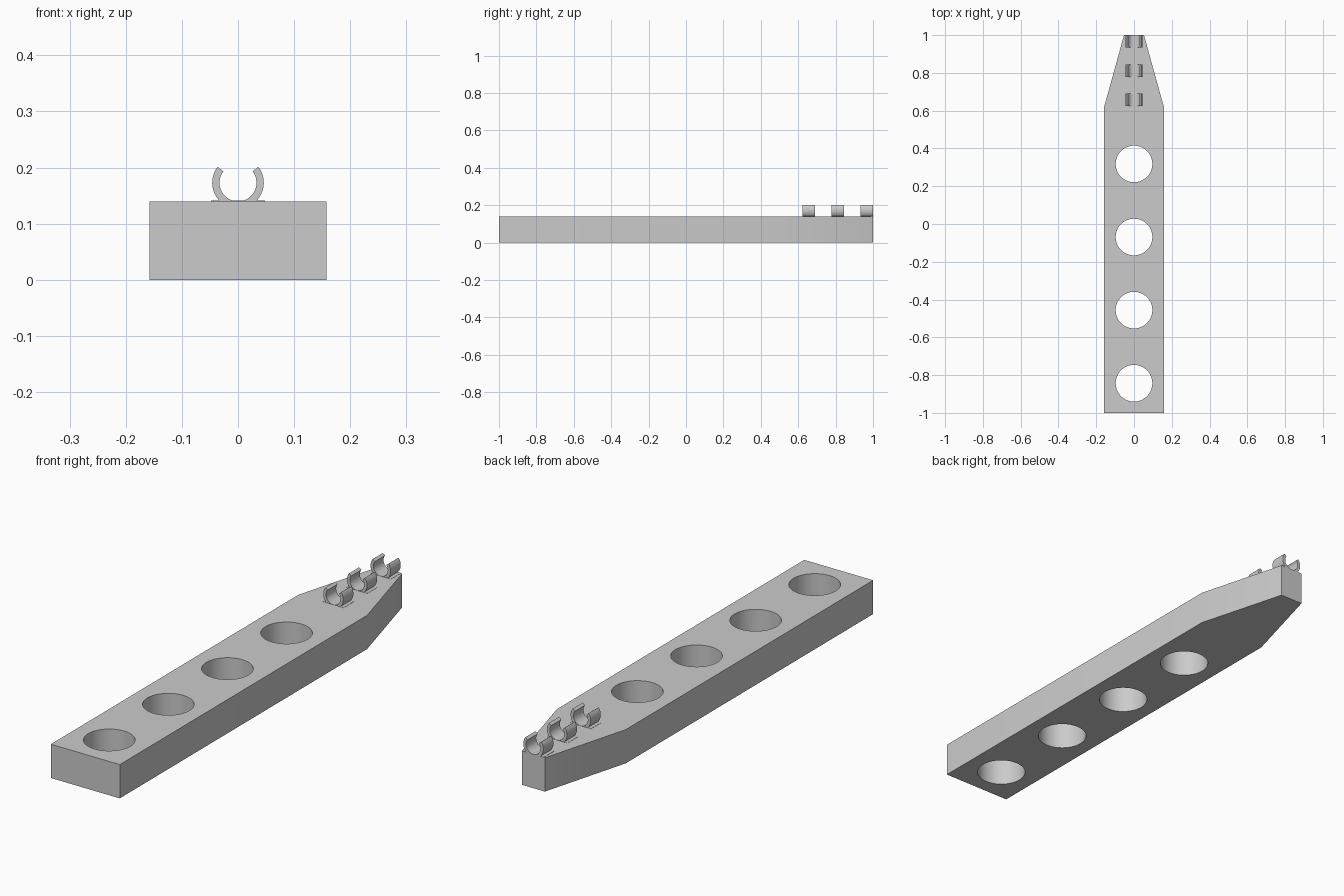
import bpy, bmesh, math

cube = bpy.data.objects.get("Cube")
if cube:
    bpy.data.objects.remove(cube, do_unlink=True)

TOP = 0.14
grey = bpy.data.materials.new("light grey")
grey.use_nodes = True
grey.diffuse_color = (0.6, 0.6, 0.6, 1)
grey.node_tree.nodes["Principled BSDF"].inputs["Base Color"].default_value = (0.6, 0.6, 0.6, 1)


def extrude_profile(name, points, offset):
    """Make a solid by extruding a closed 3D outline along an offset."""
    bm = bmesh.new()
    face = bm.faces.new([bm.verts.new(p) for p in points])
    result = bmesh.ops.extrude_face_region(bm, geom=[face], use_keep_orig=True)
    moved = [g for g in result["geom"] if isinstance(g, bmesh.types.BMVert)]
    bmesh.ops.translate(bm, verts=moved, vec=offset)
    bmesh.ops.recalc_face_normals(bm, faces=bm.faces)
    mesh = bpy.data.meshes.new(name)
    bm.to_mesh(mesh)
    bm.free()
    obj = bpy.data.objects.new(name, mesh)
    bpy.context.collection.objects.link(obj)
    mesh.materials.append(grey)
    return obj


def smooth(obj):
    bpy.ops.object.select_all(action="DESELECT")
    obj.select_set(True)
    bpy.context.view_layer.objects.active = obj
    bpy.ops.object.shade_smooth_by_angle(angle=math.radians(30))


# Bar with a tapered back end
half = [(0.158, -1), (0.158, 0.62), (0.053, 1)]
outline = half + [(-x, y) for x, y in reversed(half)]
bar = extrude_profile("bar", [(x, y, 0) for x, y in outline], (0, 0, TOP))

# Round holes through the bar
for i in range(4):
    bpy.ops.mesh.primitive_cylinder_add(vertices=64, radius=0.097, depth=0.5,
                                        location=(0, -0.843 + i * 0.387, TOP / 2))
    cutter = bpy.context.object
    cutter.name = f"hole_cutter_{i + 1}"
    cutter.data.materials.append(grey)
    mod = bar.modifiers.new("hole", "BOOLEAN")
    mod.operation = "DIFFERENCE"
    mod.solver = "EXACT"
    mod.object = cutter
    bpy.context.view_layer.objects.active = bar
    bpy.ops.object.modifier_apply(modifier=mod.name)
    bpy.data.objects.remove(cutter, do_unlink=True)
smooth(bar)

# Open C-shaped clips, each on a thin foot sunk in the bar
STEPS, CENTRE, DEPTH = 32, 0.173, 0.066
angles = [math.radians(142 + 256 * i / STEPS) for i in range(STEPS + 1)]


def arc(radius, y):
    return [(radius * math.cos(a), y, CENTRE + radius * math.sin(a)) for a in angles]


for i in range(3):
    y = 0.624 + i * 0.155
    ring = arc(0.046, y) + arc(0.033, y)[::-1]
    smooth(extrude_profile(f"clip_{i + 1}", ring, (0, DEPTH, 0)))
    foot = [(x, y, z) for x, z in ((-0.048, TOP - 0.01), (0.048, TOP - 0.01),
                                   (0.048, TOP + 0.001), (-0.048, TOP + 0.001))]
    extrude_profile(f"clip_foot_{i + 1}", foot, (0, DEPTH, 0))
